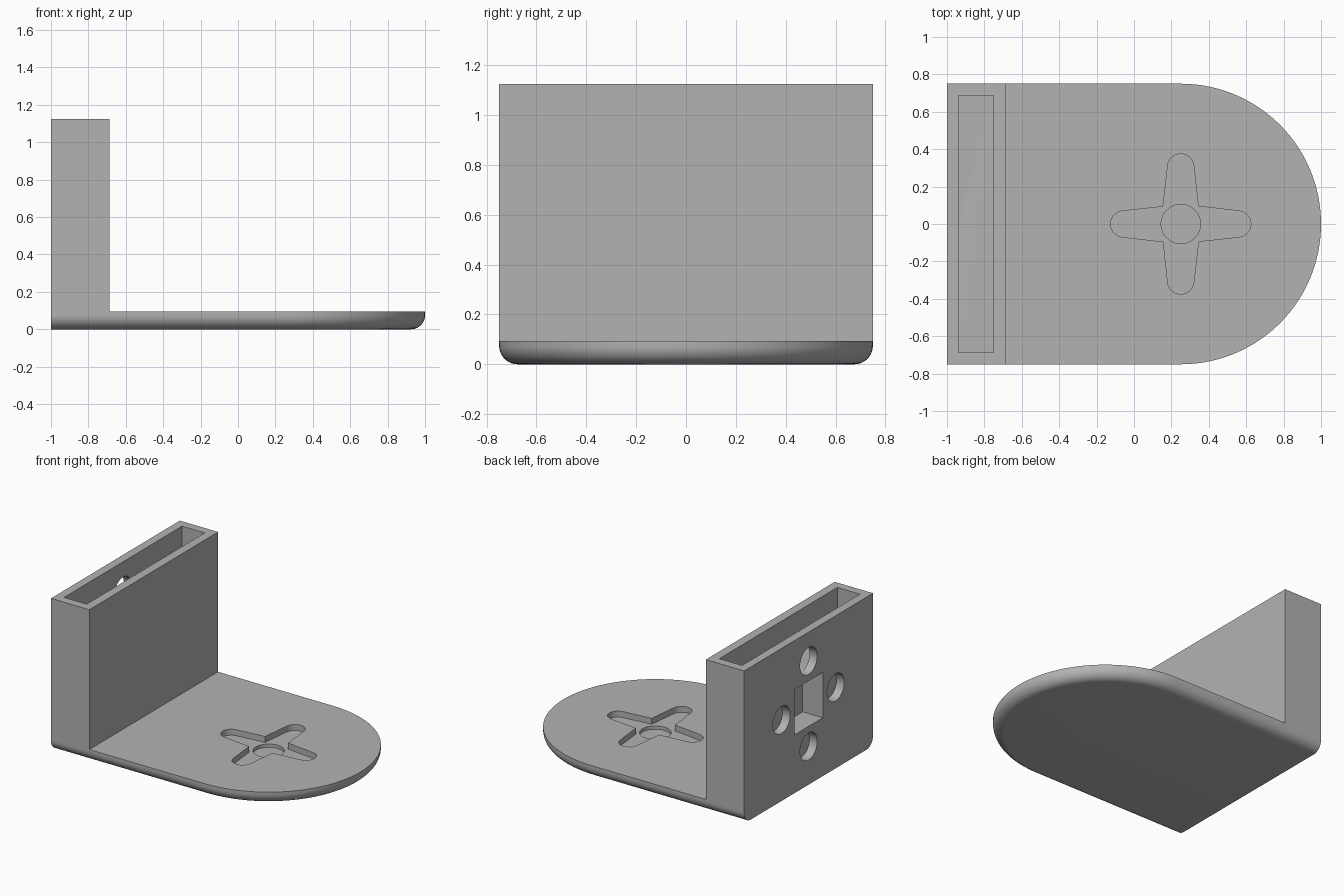
import bpy, bmesh, math

if "Cube" in bpy.data.objects:
    bpy.data.objects.remove(bpy.data.objects["Cube"])

GREY = bpy.data.materials.new("plain_grey")
GREY.diffuse_color = (0.45, 0.45, 0.45, 1)
GREY.use_nodes = True
GREY.node_tree.nodes["Principled BSDF"].inputs["Base Color"].default_value = GREY.diffuse_color

T = 0.094        # plate thickness
R = 0.075        # lower edge fillet
HOLE_Z = 0.597   # centre of the hole pattern


def loft(name, rings):
    """Closed solid through a stack of equal-length point loops."""
    bm = bmesh.new()
    loops = [[bm.verts.new(p) for p in ring] for ring in rings]
    n = len(loops[0])
    for a, b in zip(loops, loops[1:]):
        for i in range(n):
            j = (i + 1) % n
            bm.faces.new((a[i], a[j], b[j], b[i]))
    bm.faces.new(loops[0][::-1])
    bm.faces.new(loops[-1])
    bmesh.ops.recalc_face_normals(bm, faces=bm.faces)
    me = bpy.data.meshes.new(name)
    bm.to_mesh(me)
    bm.free()
    me.materials.append(GREY)
    ob = bpy.data.objects.new(name, me)
    bpy.context.collection.objects.link(ob)
    return ob


def box(name, x, y, z):
    corners = ((0, 0), (1, 0), (1, 1), (0, 1))
    return loft(name, [[(x[i], y[j], h) for i, j in corners] for h in z])


def circle(r, n=48):
    return [(r * math.cos(2 * math.pi * i / n), r * math.sin(2 * math.pi * i / n)) for i in range(n)]


def combine(target, other, operation):
    mod = target.modifiers.new(operation, 'BOOLEAN')
    mod.operation, mod.solver, mod.object = operation, 'EXACT', other
    bpy.context.view_layer.objects.active = target
    bpy.ops.object.modifier_apply(modifier=mod.name)
    bpy.data.objects.remove(other)


def plate_ring(inset, z):
    """D-shaped outline, inset everywhere except along the straight back."""
    r, n = 0.75 - inset, 64
    arc = [-math.pi / 2 + math.pi * i / n for i in range(n + 1)]
    pts = [(0.25 + r * math.cos(a), r * math.sin(a), z) for a in arc]
    return pts + [(-1, r, z), (-1, -r, z)]


# Base plate with rounded lower edge
steps = [math.pi / 2 * i / 10 for i in range(11)]
rings = [plate_ring(R * (1 - math.sin(a)), R * (1 - math.cos(a))) for a in steps]
bracket = loft("bracket", rings + [plate_ring(0, T)])

# Upright block, open pocket in its top
combine(bracket, box("upright", (-1, -0.6875), (-0.75, 0.75), (0.08, 1.125)), 'UNION')
combine(bracket, box("pocket", (-0.9375, -0.7525), (-0.6875, 0.6875), (0.8125, 1.3)), 'DIFFERENCE')

# Square socket and four round holes in the back
combine(bracket, box("socket", (-1.1, -0.836), (-0.165, 0.165),
                     (HOLE_Z - 0.167, HOLE_Z + 0.167)), 'DIFFERENCE')
for dy, dz in ((0.315, 0), (-0.315, 0), (0, 0.315), (0, -0.315)):
    hole = loft("round_hole", [[(x, dy + u, HOLE_Z + dz + v) for u, v in circle(0.1)]
                               for x in (-1.1, -0.937)])
    combine(bracket, hole, 'DIFFERENCE')

# Four-armed recess with a deeper round well
arm = [(0.095, -0.093)]
arm += [(0.305 + 0.07 * math.cos(a), 0.07 * math.sin(a))
        for a in (math.radians(-84 + 168 * i / 16) for i in range(17))]
cross = []
for k in range(4):
    c, s = ((1, 0), (0, 1), (-1, 0), (0, -1))[k]
    cross += [(0.25 + c * u - s * v, s * u + c * v) for u, v in arm]
combine(bracket, loft("cross_recess", [[(x, y, z) for x, y in cross] for z in (0.05, 0.2)]), 'DIFFERENCE')
combine(bracket, loft("round_well", [[(0.25 + x, y, z) for x, y in circle(0.105)]
                                     for z in (0.025, 0.2)]), 'DIFFERENCE')

# Smooth curves, crisp edges
bpy.ops.object.select_all(action='DESELECT')
bracket.select_set(True)
bpy.context.view_layer.objects.active = bracket
bpy.ops.object.shade_smooth_by_angle(angle=math.radians(30))
